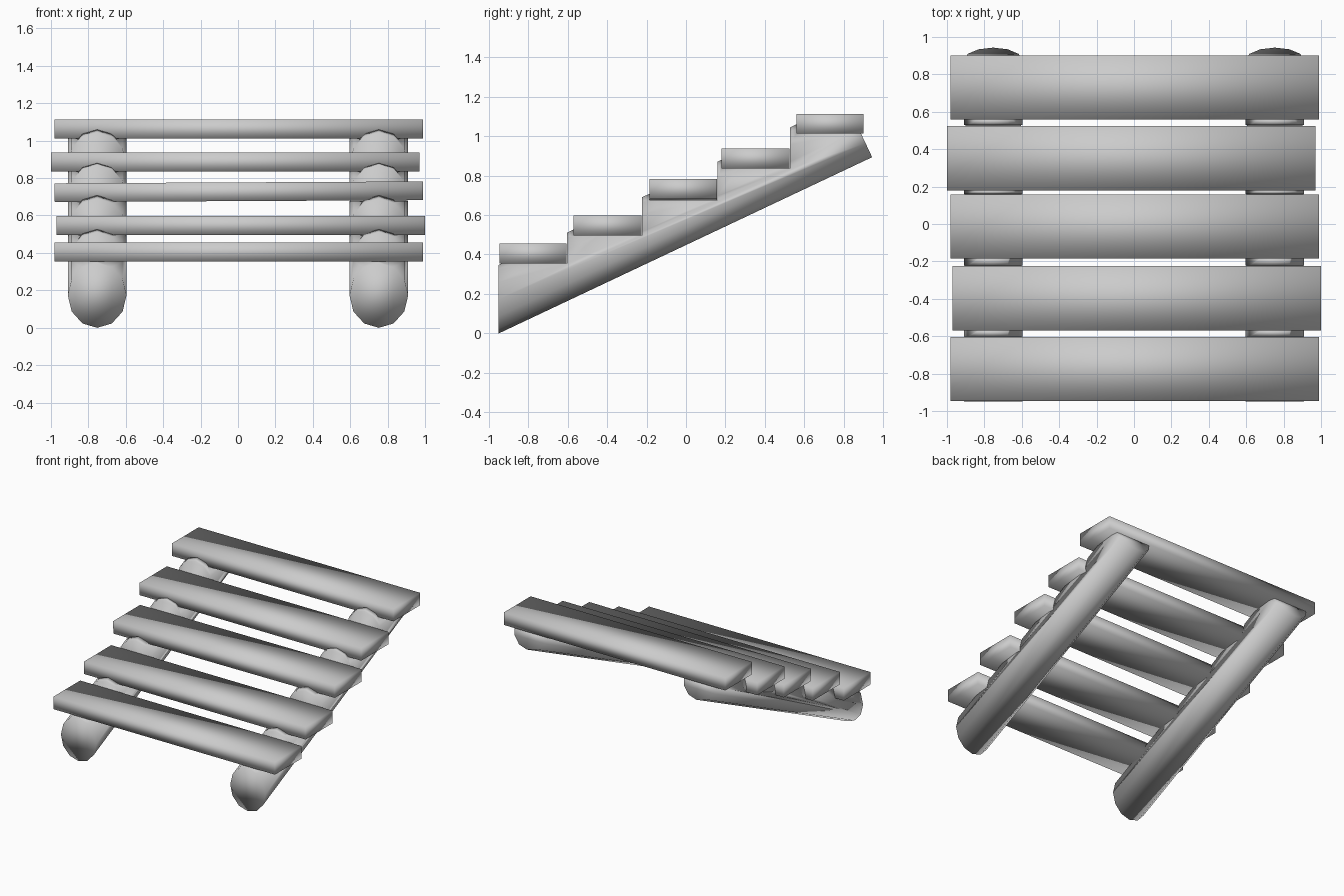
import bpy, bmesh, math
from mathutils import Matrix, Vector

cube = bpy.data.objects.get("Cube")
if cube:
    bpy.data.objects.remove(cube, do_unlink=True)

grey = bpy.data.materials.new("plain_grey")
grey.use_nodes = True
grey.diffuse_color = (0.6, 0.6, 0.6, 1)
grey.node_tree.nodes["Principled BSDF"].inputs["Base Color"].default_value = (0.6, 0.6, 0.6, 1)

# Each tread: x centre, front y, back y, underside z, roll in radians
TREADS = [
    (0.005, -0.945, -0.605, 0.355, 0),
    (0.015, -0.57, -0.225, 0.497, 0),
    (0.005, -0.185, 0.157, 0.677, -0.005),
    (-0.015, 0.18, 0.525, 0.836, 0),
    (0.005, 0.56, 0.9, 1.012, 0),
]
LENGTH, THICK = 1.97, 0.1
RADIUS, SLOPE = 0.157, math.atan(0.472)


def new_object(name, bm):
    bmesh.ops.recalc_face_normals(bm, faces=bm.faces)
    mesh = bpy.data.meshes.new(name)
    bm.to_mesh(mesh)
    bm.free()
    mesh.materials.append(grey)
    obj = bpy.data.objects.new(name, mesh)
    bpy.context.collection.objects.link(obj)
    return obj


def add_box(bm, size, centre, roll=0):
    m = Matrix.Translation(centre) @ Matrix.Rotation(roll, 4, "Y") @ Matrix.Diagonal((*size, 1))
    bmesh.ops.create_cube(bm, size=1, matrix=m)


def smooth(obj):
    for poly in obj.data.polygons:
        poly.use_smooth = True


# Treads, with soft shading across their corners
for i, (x, y0, y1, z, roll) in enumerate(TREADS):
    bm = bmesh.new()
    add_box(bm, (LENGTH, y1 - y0, THICK), (x, (y0 + y1) / 2, z + THICK / 2), roll)
    smooth(new_object(f"tread_{i + 1}", bm))

# Notch cutter: one block of empty space above each tread seat
bm = bmesh.new()
for i, (x, y0, y1, z, roll) in enumerate(TREADS):
    front = y0 - 0.2 if i == 0 else y0
    back = y1 + 0.3 if i == len(TREADS) - 1 else y1 + 0.003
    add_box(bm, (3, back - front, 0.6), (0, (front + back) / 2, z + 0.3))
cutter = new_object("notch_cutter", bm)
cutter.hide_render = True

# Sloping log stringers: plumb cut at the foot, square cut at the top
along = Vector((0, math.cos(SLOPE), math.sin(SLOPE)))
across = Vector((0, -math.sin(SLOPE), math.cos(SLOPE)))
for name, x in (("right_log", -0.753), ("left_log", 0.753)):
    top = Vector((x, 0.943, 0.893)) + across * RADIUS
    m = Matrix.Translation(top - along * 1.2) @ Matrix.Rotation(SLOPE - math.pi / 2, 4, "X")
    bm = bmesh.new()
    bmesh.ops.create_cone(bm, cap_ends=True, segments=12, radius1=RADIUS,
                          radius2=RADIUS, depth=2.4, matrix=m)
    cut = bmesh.ops.bisect_plane(bm, geom=bm.verts[:] + bm.edges[:] + bm.faces[:],
                                 plane_co=(0, -0.95, 0), plane_no=(0, -1, 0), clear_outer=True)
    rim = [e for e in cut["geom_cut"] if isinstance(e, bmesh.types.BMEdge)]
    bmesh.ops.contextual_create(bm, geom=rim)
    log = new_object(name, bm)
    notch = log.modifiers.new("notches", "BOOLEAN")
    notch.operation = "DIFFERENCE"
    notch.solver = "EXACT"
    notch.object = cutter
    bpy.context.view_layer.objects.active = log
    bpy.ops.object.modifier_apply(modifier=notch.name)
    smooth(log)

bpy.data.objects.remove(cutter, do_unlink=True)
